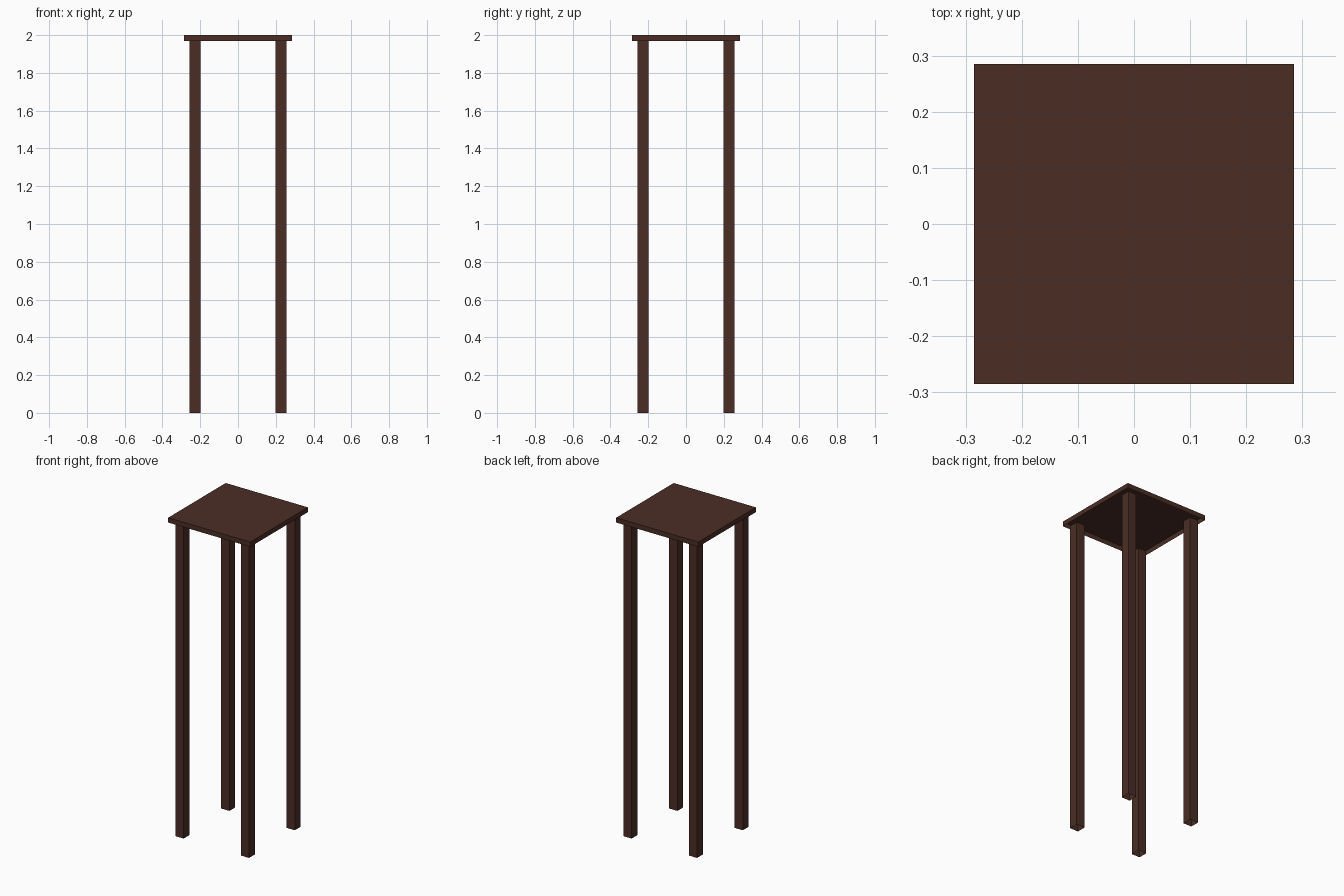
import bpy, bmesh
from mathutils import Matrix, Vector

if "Cube" in bpy.data.objects:
    bpy.data.objects.remove(bpy.data.objects["Cube"])

wood = bpy.data.materials.new("dark brown wood")
wood.diffuse_color = (0.07, 0.027, 0.018, 1)
wood.use_nodes = True
wood.node_tree.nodes["Principled BSDF"].inputs["Base Color"].default_value = wood.diffuse_color


def open_box(name, centre, size):
    """Box shell with its downward face left open."""
    bm = bmesh.new()
    bmesh.ops.create_cube(
        bm, size=1,
        matrix=Matrix.Translation(centre) @ Matrix.Diagonal((*size, 1)))
    bm.normal_update()
    under = [f for f in bm.faces if f.normal.z < -0.9]
    bmesh.ops.delete(bm, geom=under, context='FACES_ONLY')
    mesh = bpy.data.meshes.new(name)
    bm.to_mesh(mesh)
    bm.free()
    mesh.materials.append(wood)
    obj = bpy.data.objects.new(name, mesh)
    bpy.context.collection.objects.link(obj)
    return obj


WIDTH, THICK, LEG = 0.57, 0.03, 0.057
leg_height = 2 - THICK
offset = 0.227

# Square table top, hollow underneath
open_box("table_top", Vector((0, 0, 2 - THICK / 2)), (WIDTH, WIDTH, THICK))

# Four tall square legs
for side, sx in (("left", -1), ("right", 1)):
    for end, sy in (("front", -1), ("back", 1)):
        open_box(f"{end}_{side}_leg",
                 Vector((sx * offset, sy * offset, leg_height / 2)),
                 (LEG, LEG, leg_height))
